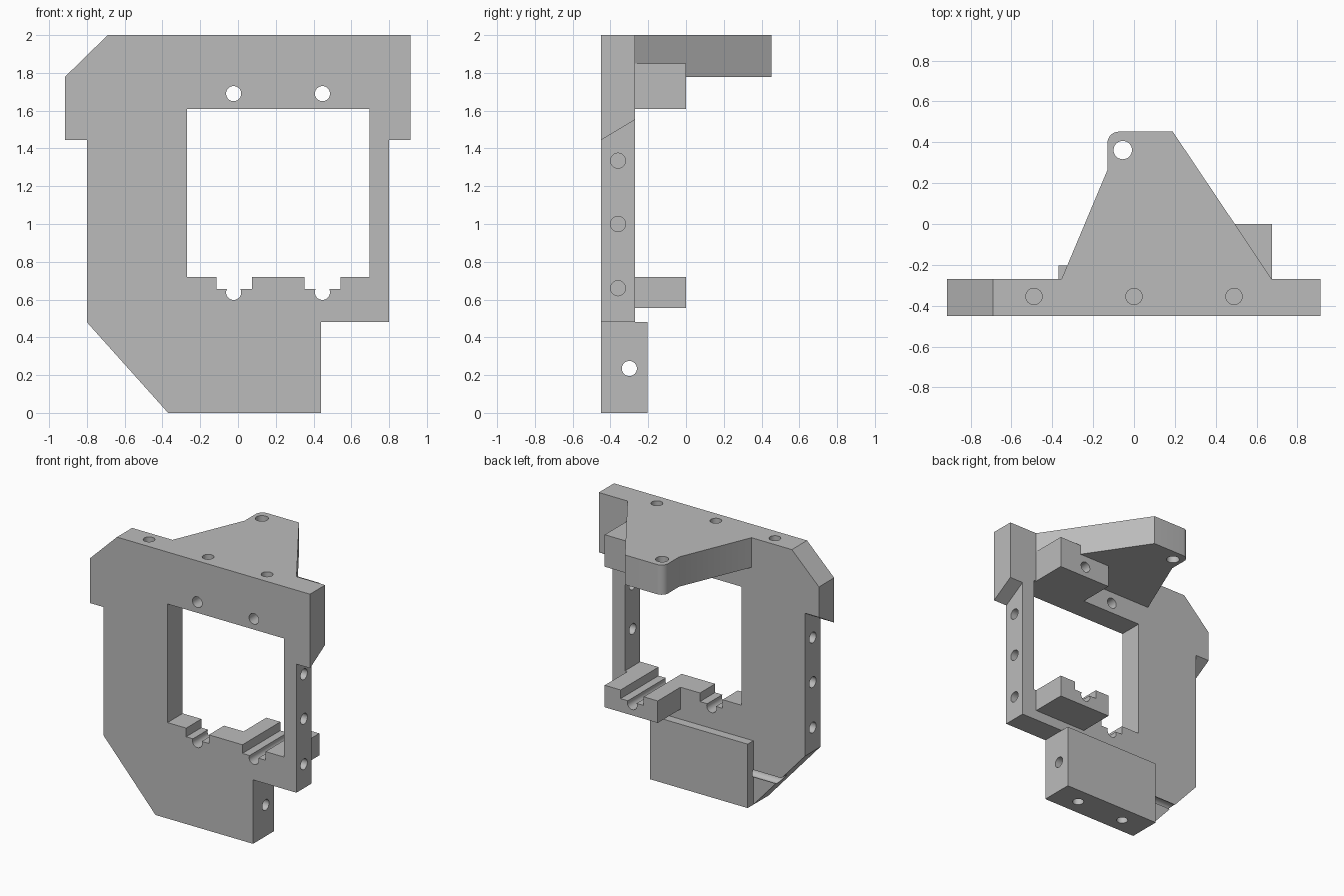
import bpy
import bmesh
import math
from mathutils import Vector

cube = bpy.data.objects.get("Cube")
if cube:
    bpy.data.objects.remove(cube, do_unlink=True)

grey = bpy.data.materials.new("plain grey")
grey.use_nodes = True
colour = (0.5, 0.5, 0.5, 1)
grey.diffuse_color = colour
grey.node_tree.nodes["Principled BSDF"].inputs["Base Color"].default_value = colour

FRONT, BACK = -0.45, -0.27
INSIDE = -0.36          # parts overlap into the plate up to here
RADIUS = 0.04


def prism(name, axis, points, start, end):
    """Extrude a 2D profile along x, y or z."""
    place = {"x": lambda p, t: (t, p[0], p[1]),
             "y": lambda p, t: (p[0], t, p[1]),
             "z": lambda p, t: (p[0], p[1], t)}[axis]
    bm = bmesh.new()
    face = bm.faces.new([bm.verts.new(place(p, start)) for p in points])
    extruded = bmesh.ops.extrude_face_region(bm, geom=[face], use_keep_orig=True)
    shift = Vector(place((0, 0), end - start))
    moved = [g for g in extruded["geom"] if isinstance(g, bmesh.types.BMVert)]
    bmesh.ops.translate(bm, verts=moved, vec=shift)
    bmesh.ops.recalc_face_normals(bm, faces=bm.faces)
    mesh = bpy.data.meshes.new(name)
    bm.to_mesh(mesh)
    bm.free()
    mesh.materials.append(grey)
    obj = bpy.data.objects.new(name, mesh)
    bpy.context.collection.objects.link(obj)
    return obj


def rect(a0, a1, b0, b1):
    return [(a0, b0), (a1, b0), (a1, b1), (a0, b1)]


def arc(a, b, r, first=0, last=360, steps=32):
    angles = [math.radians(first + (last - first) * i / steps) for i in range(steps + 1)]
    points = [(a + r * math.cos(t), b + r * math.sin(t)) for t in angles]
    return points[:-1] if last - first == 360 else points


def combine(base, other, operation):
    mod = base.modifiers.new("combine", "BOOLEAN")
    mod.operation = operation
    mod.solver = "EXACT"
    mod.object = other
    bpy.context.view_layer.objects.active = base
    bpy.ops.object.modifier_apply(modifier=mod.name)
    bpy.data.objects.remove(other, do_unlink=True)


# Main plate with side wings
outline = [(-0.69, 2), (0.913, 2), (0.913, 1.445), (0.8, 1.445), (0.8, 0.48),
           (0.44, 0.48), (0.44, 0), (-0.37, 0), (-0.8, 0.48), (-0.8, 1.445),
           (-0.915, 1.445), (-0.915, 1.78)]
frame = prism("bracket_frame", "y", outline, FRONT, BACK)


def add(*args):
    combine(frame, prism(*args), "UNION")


def cut(*args):
    combine(frame, prism(*args), "DIFFERENCE")


# Window
cut("window", "y", rect(-0.27, 0.695, 0.72, 1.61), -1, 1)

# Slanted undersides of the wings
slant = [(-0.51, 1.408), (-0.21, 1.588), (-0.21, 1.3), (-0.51, 1.3)]
for x0, x1 in ((-1, -0.8), (0.8, 1)):
    cut("wing_slant", "x", slant, x0, x1)

# Thick foot at the bottom
add("foot", "z", rect(-0.37, 0.44, INSIDE, -0.203), 0, 0.48)

# Top shelf with one rounded corner
shelf = [(-0.355, INSIDE), (0.675, INSIDE), (0.675, BACK), (0.19, 0.452)]
shelf += arc(-0.075, 0.397, 0.055, 90, 180, 8)
shelf += [(-0.13, 0.265), (-0.355, BACK)]
add("shelf", "z", shelf, 1.777, 2)

# Upper and lower rod blocks behind the window
for z0, z1 in ((1.61, 1.85), (0.555, 0.72)):
    add("rod_block", "y", rect(0.235, 0.675, z0, z1), INSIDE, 0)

# Rod holes above, and stepped rod grooves below
for x, left, right in ((-0.023, -0.115, 0.073), (0.447, 0.352, 0.543)):
    cut("rod_hole", "y", arc(x, 1.69, RADIUS), -1, 0.2)
    cut("groove", "y", rect(left, right, 0.655, 0.8), -1, 0.2)
    cut("groove_bottom", "y", arc(x, 0.638, RADIUS), -1, 0.2)

# Screw holes: sides, top, foot and shelf
for z in (0.66, 1.0, 1.335):
    for side in (-1, 1):
        cut("side_hole", "x", arc(INSIDE, z, RADIUS), side * 0.6, side)
for x in (-0.49, 0, 0.49):
    cut("top_hole", "z", arc(x, -0.355, RADIUS), 1.8, 2.1)
for x in (-0.168, 0.238):
    cut("foot_hole", "z", arc(x, -0.33, RADIUS), -0.1, 0.18)
cut("foot_cross_hole", "x", arc(-0.3, 0.235, RADIUS), -1, 1)
cut("shelf_hole", "z", arc(-0.055, 0.362, 0.045), 1.5, 2.1)

# Crisp edges, smooth hole walls
bpy.ops.object.select_all(action="DESELECT")
frame.select_set(True)
bpy.context.view_layer.objects.active = frame
bpy.ops.object.shade_smooth_by_angle(angle=math.radians(30))
